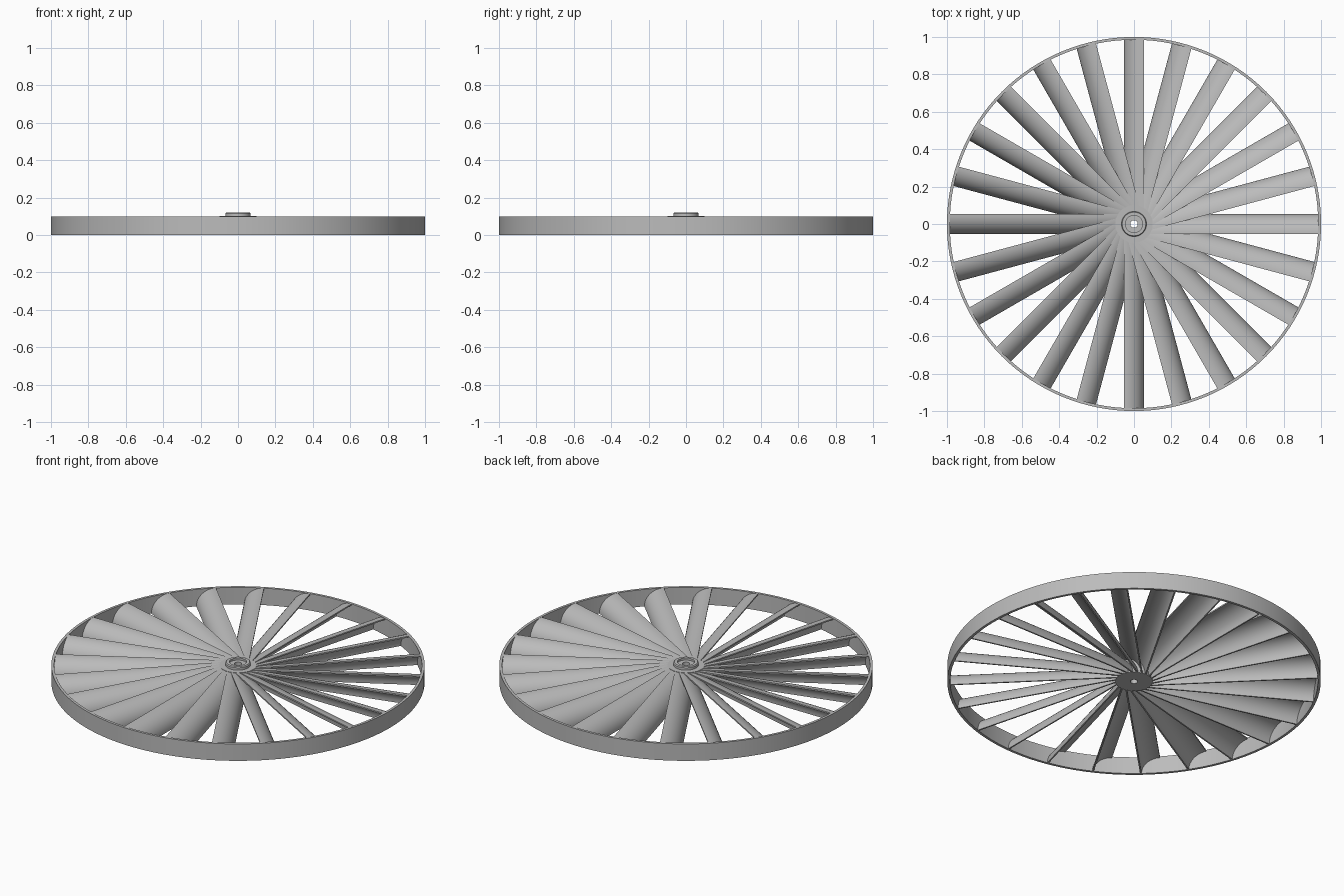
import bpy, bmesh, math
from mathutils import Matrix, Vector

if "Cube" in bpy.data.objects:
    bpy.data.objects.remove(bpy.data.objects["Cube"])

BLADES = 24
RIM_H = 0.10

gray = bpy.data.materials.new("plain gray")
gray.diffuse_color = (0.5, 0.5, 0.5, 1)
gray.use_nodes = True
gray.node_tree.nodes["Principled BSDF"].inputs["Base Color"].default_value = gray.diffuse_color


def finish(name, bm):
    bmesh.ops.recalc_face_normals(bm, faces=bm.faces)
    mesh = bpy.data.meshes.new(name)
    bm.to_mesh(mesh)
    bm.free()
    mesh.materials.append(gray)
    obj = bpy.data.objects.new(name, mesh)
    bpy.context.collection.objects.link(obj)
    bpy.ops.object.select_all(action='DESELECT')
    bpy.context.view_layer.objects.active = obj
    obj.select_set(True)
    bpy.ops.object.shade_smooth_by_angle(angle=math.radians(30))
    return obj


def lathe(name, profile, steps):
    """Turn a closed (radius, z) profile around the z axis."""
    bm = bmesh.new()
    rings = [[bm.verts.new((r * math.cos(a), r * math.sin(a), z)) for r, z in profile]
             for a in (2 * math.pi * i / steps for i in range(steps))]
    n = len(profile)
    for i in range(steps):
        a, b = rings[i], rings[(i + 1) % steps]
        for j in range(n):
            k = (j + 1) % n
            bm.faces.new((a[j], b[j], b[k], a[k]))
    return finish(name, bm)


# Outer rim band
lathe("rim", [(0.985, 0), (1, 0), (1, RIM_H), (0.985, RIM_H)], 128)

# Hub body with raised collar, recess and through hole
lathe("hub", [(0.02, 0), (0.1, 0), (0.1, 0.101), (0.067, 0.101), (0.067, 0.115),
              (0.063, 0.12), (0.046, 0.12), (0.046, 0.108), (0.02, 0.108)], 48)

# Curved blades: quarter-arc section, high on the clockwise edge
SEG, WIDTH, THICK = 12, 0.107, 0.008
angles = [math.pi / 2 * (1 - i / SEG) for i in range(SEG + 1)]
outer = [(-0.0535 + WIDTH * math.cos(a), RIM_H * math.sin(a)) for a in angles]
inner = [(-0.0535 + (WIDTH - THICK) * math.cos(a), (RIM_H - THICK) * math.sin(a))
         for a in reversed(angles)]
section = outer + inner

bm = bmesh.new()
for b in range(BLADES):
    turn = Matrix.Rotation(2 * math.pi * b / BLADES, 3, 'Z')
    near, far = [], []
    for y, z in section:
        near.append(bm.verts.new(turn @ Vector((0.045, y, z))))
        far.append(bm.verts.new(turn @ Vector((math.sqrt(0.99 ** 2 - y * y), y, z))))
    n = len(section)
    for j in range(n):
        k = (j + 1) % n
        bm.faces.new((near[j], near[k], far[k], far[j]))
    # End caps as strips across the thickness
    for j in range(SEG):
        for ring in (near, far):
            bm.faces.new((ring[j], ring[j + 1], ring[n - 2 - j], ring[n - 1 - j]))
finish("blades", bm)
